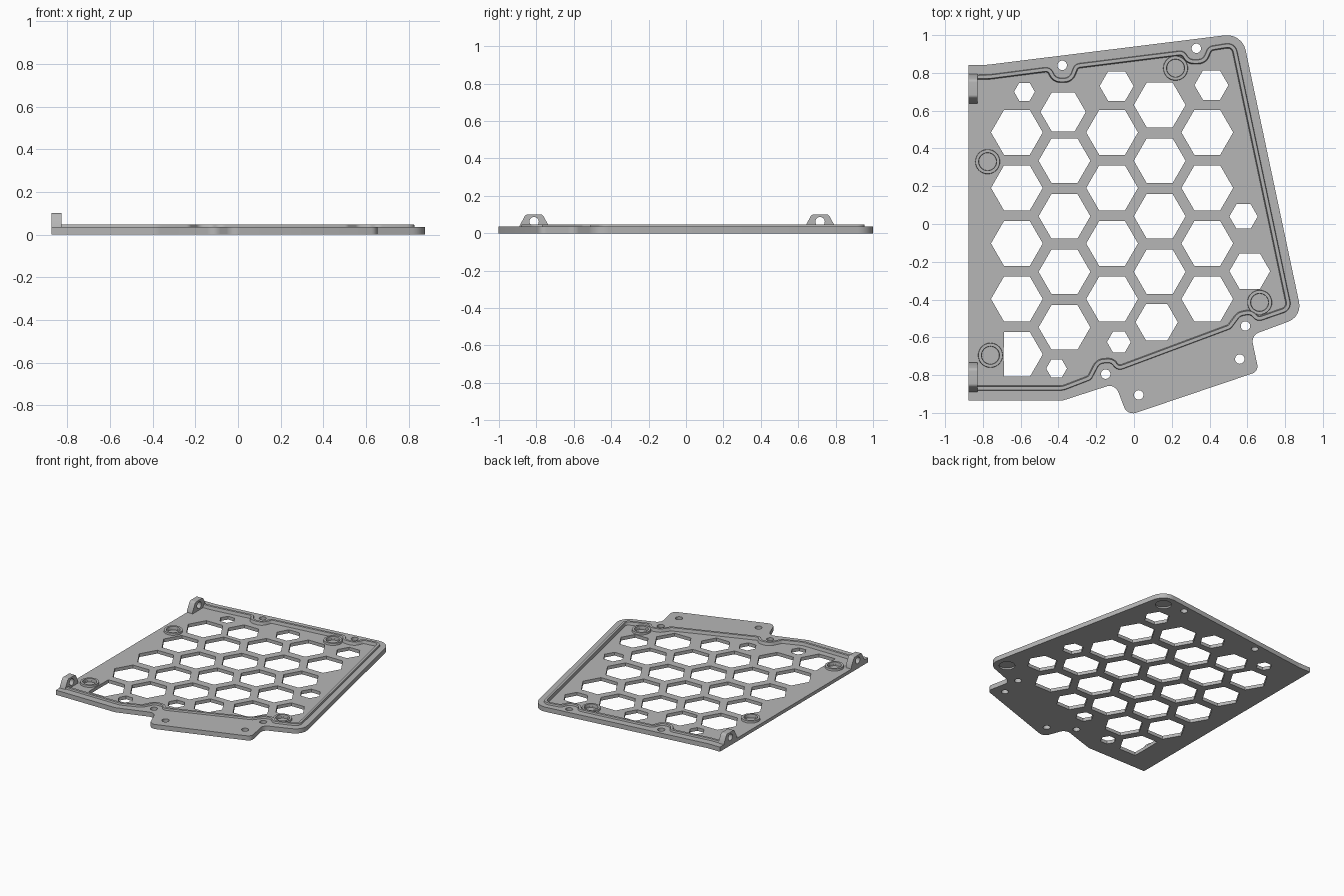
import bpy, bmesh, math
from mathutils import Vector

cube = bpy.data.objects.get("Cube")
if cube:
    bpy.data.objects.remove(cube, do_unlink=True)

grey = bpy.data.materials.new("plain grey")
grey.use_nodes = True
grey.diffuse_color = (0.47, 0.47, 0.47, 1)
grey.node_tree.nodes["Principled BSDF"].inputs["Base Color"].default_value = grey.diffuse_color


def fillet(corners, closed=True, steps=6):
    """Round the corners (x, y, radius) of a polygon or path."""
    out = []
    n = len(corners)
    for i, (x, y, r) in enumerate(corners):
        p = Vector((x, y))
        if r == 0 or (not closed and i in (0, n - 1)):
            out.append(p)
            continue
        a = Vector(corners[i - 1][:2]) - p
        b = Vector(corners[(i + 1) % n][:2]) - p
        half = a.angle(b) / 2
        reach = min(r / math.tan(half), 0.48 * a.length, 0.48 * b.length)
        r = reach * math.tan(half)
        centre = p + (a.normalized() + b.normalized()).normalized() * r / math.sin(half)
        start = p + a.normalized() * reach - centre
        end = p + b.normalized() * reach - centre
        turn = math.atan2(start.x * end.y - start.y * end.x, start.dot(end))
        for k in range(steps + 1):
            t = turn * k / steps
            c, s = math.cos(t), math.sin(t)
            out.append(centre + Vector((c * start.x - s * start.y, s * start.x + c * start.y)))
    return out


def ngon(x, y, r, n):
    return [Vector((x + r * math.cos(math.tau * k / n), y + r * math.sin(math.tau * k / n)))
            for k in range(n)]


def add_prism(bm, outline, low, high, along_x=False):
    """Extrude an outline in z, or a (y, z) outline in x."""
    def place(p, h):
        return (h, p.x, p.y) if along_x else (p.x, p.y, h)
    lower = [bm.verts.new(place(p, low)) for p in outline]
    upper = [bm.verts.new(place(p, high)) for p in outline]
    bm.faces.new(lower[::-1])
    bm.faces.new(upper)
    for i in range(len(outline)):
        j = (i + 1) % len(outline)
        bm.faces.new((lower[i], lower[j], upper[j], upper[i]))


def finish(bm, name):
    bmesh.ops.recalc_face_normals(bm, faces=bm.faces)
    mesh = bpy.data.meshes.new(name)
    bm.to_mesh(mesh)
    bm.free()
    mesh.materials.append(grey)
    ob = bpy.data.objects.new(name, mesh)
    bpy.context.collection.objects.link(ob)
    return ob


def prisms(name, items, along_x=False):
    bm = bmesh.new()
    for outline, low, high in items:
        add_prism(bm, outline, low, high, along_x)
    return finish(bm, name)


def select(ob):
    bpy.ops.object.select_all(action='DESELECT')
    ob.select_set(True)
    bpy.context.view_layer.objects.active = ob


def cut(ob, cutter):
    cutter.hide_render = True
    mod = ob.modifiers.new("cut", 'BOOLEAN')
    mod.operation = 'DIFFERENCE'
    mod.solver = 'EXACT'
    mod.object = cutter
    select(ob)
    bpy.ops.object.modifier_apply(modifier=mod.name)
    bpy.data.objects.remove(cutter, do_unlink=True)


def smooth(ob):
    select(ob)
    bpy.ops.object.shade_smooth_by_angle(angle=math.radians(30))


FLOOR, FLANGE, RIDGE = 0.025, 0.035, 0.048

# Plate with its screw tab
outline = fillet([(-.875, -.935, 0), (-.378, -.935, .1), (-.1, -.845, .05), (-.035, -1.015, .05),
                  (.66, -.78, .04), (.62, -.59, .05), (.89, -.49, .09), (.572, 1.01, .1),
                  (-.775, .843, .1), (-.875, .843, 0)])
plate = prisms("plate", [(outline, 0, FLANGE)])

# Sunken floor bounded by the ridge path
path = fillet([(-.875, .777, 0), (-.76, .78, .1), (-.45, .82, .03), (-.42, .762, .05),
               (-.335, .762, .05), (-.305, .837, .03), (.258, .907, .03), (.288, .86, .05),
               (.372, .86, .05), (.402, .93, .03), (.527, .95, .04), (.823, -.447, .04),
               (.655, -.505, .03), (.62, -.465, .05), (.555, -.478, .05), (.505, -.545, .03),
               (-.085, -.765, .03), (-.115, -.722, .05), (-.19, -.728, .05), (-.235, -.815, .03),
               (-.378, -.87, .1), (-.875, -.87, 0)], closed=False)
floor = path + [Vector((-.95, -.87)), Vector((-.95, .777))]
cut(plate, prisms("floor_cutter", [(floor, FLOOR, 0.1)]))

# Honeycomb openings: regular grid, then the smaller edge cells
BIG = 0.137
cells = [(-.62 + .252 * i, (.335 if i % 2 else .485) - .294 * k, BIG)
         for i in range(5) for k in range(4) if (i, k) != (3, 3)]
cells += [(.136, .63, BIG), (-.375, .593, .12), (-.092, .73, .09), (.41, .735, .09),
          (-.08, -.625, .063), (.12, -.52, .112), (.58, .04, .075), (.613, -.25, .108),
          (-.58, .70, .055), (-.41, -.765, .055)]
holes = [(ngon(x, y, r, 6), -.1, .1) for x, y, r in cells]
clipped = [Vector((max(p.x, -.69), p.y)) for p in ngon(-.62, -.69, BIG, 6)]
holes.append((clipped, -.1, .1))

# Screw holes, boss sockets and round pockets underneath
for x, y in [(-.38, .84), (.33, .93), (.59, -.54), (.56, -.715), (-.15, -.795), (.025, -.905)]:
    holes.append((ngon(x, y, .025, 24), -.1, .1))
bosses = [(.22, .825), (-.775, .33), (-.76, -.695), (.665, -.415)]
holes += [(ngon(x, y, .046, 32), .014, .1) for x, y in bosses]
holes += [(ngon(x, y, .055, 32), -.1, .012) for x, y in [(.495, .905), (.78, -.43)]]
cut(plate, prisms("hole_cutter", holes))
smooth(plate)

# Raised ridge with sloped sides, swept along the path
bm = bmesh.new()
rows = []
for i, p in enumerate(path):
    d = (path[min(i + 1, len(path) - 1)] - path[max(i - 1, 0)]).normalized()
    side = Vector((-d.y, d.x))
    if i in (0, len(path) - 1):
        side = Vector((0, math.copysign(1, side.y)))
    rows.append([bm.verts.new((*(p + side * w), z)) for w, z in
                 [(-.016, FLOOR - .01), (-.009, RIDGE), (.009, RIDGE), (.016, FLOOR - .01)]])
for a, b in zip(rows, rows[1:]):
    for k in range(4):
        bm.faces.new((a[k], a[(k + 1) % 4], b[(k + 1) % 4], b[k]))
bm.faces.new(rows[0])
bm.faces.new(rows[-1])
smooth(finish(bm, "ridge"))

# Ring bosses around the sockets
for number, (x, y) in enumerate(bosses, 1):
    bm = bmesh.new()
    loops = [[bm.verts.new((*p, z)) for p in ngon(x, y, r, 32)] for r, z in
             [(.066, FLOOR - .005), (.064, .04), (.048, .04), (.046, FLOOR - .005)]]
    for k in range(4):
        a, b = loops[k], loops[(k + 1) % 4]
        for i in range(32):
            j = (i + 1) % 32
            bm.faces.new((a[i], a[j], b[j], b[i]))
    smooth(finish(bm, "boss_ring_%d" % number))

# Hinge lugs with a pin hole
for name, y in (("back_hinge_lug", .717), ("front_hinge_lug", -.812)):
    shape = fillet([(y - .078, .01, 0), (y - .078, .04, 0), (y - .045, .101, .02),
                    (y + .045, .101, .02), (y + .078, .04, 0), (y + .078, .01, 0)])
    lug = prisms(name, [(shape, -.875, -.828)], along_x=True)
    cut(lug, prisms("pin_cutter", [(ngon(y, .062, .025, 24), -1, -.7)], along_x=True))
    smooth(lug)
